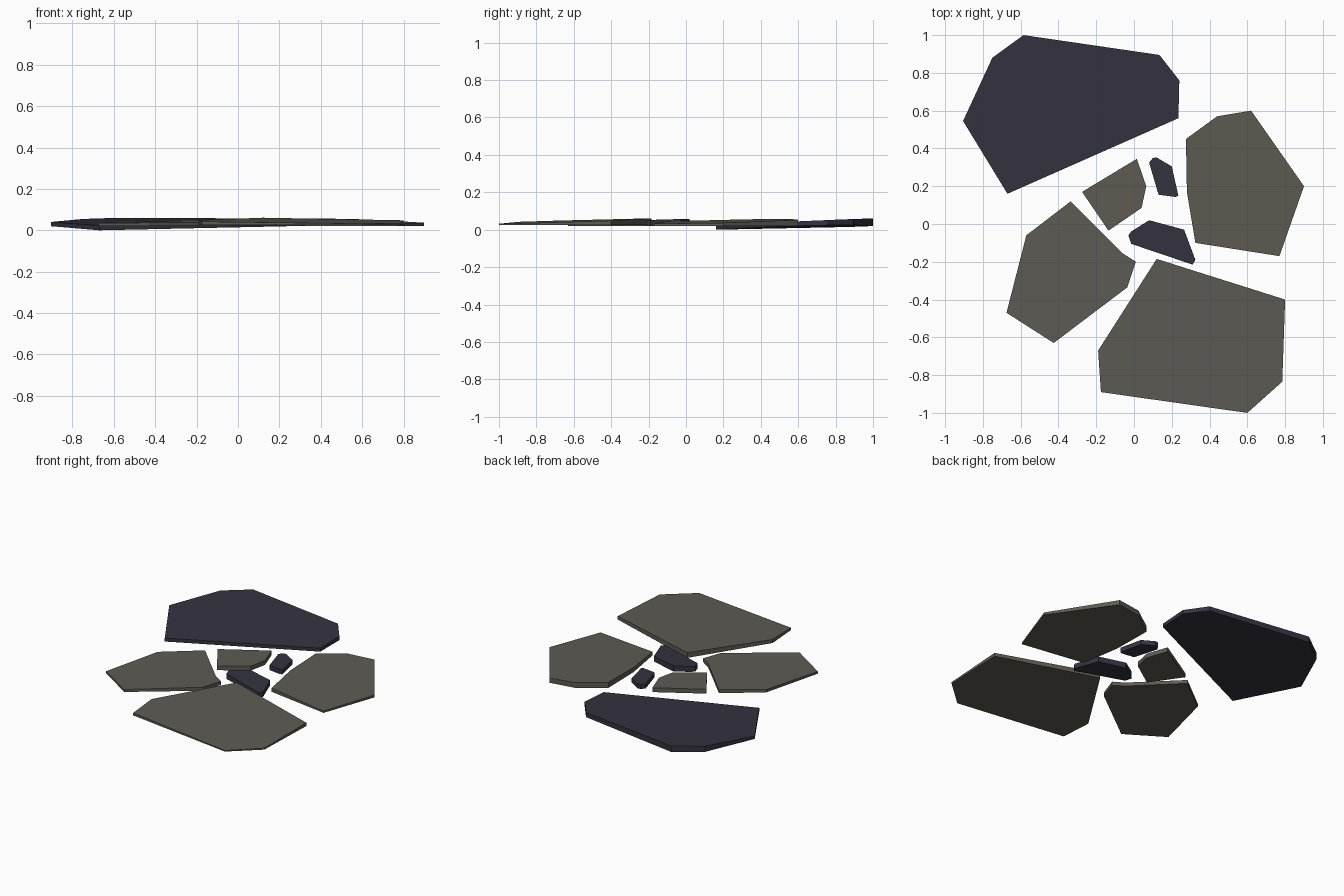
import bpy, bmesh

if "Cube" in bpy.data.objects:
    bpy.data.objects.remove(bpy.data.objects["Cube"])


def material(name, srgb):
    m = bpy.data.materials.new(name)
    lin = [((c / 255 + 0.055) / 1.055) ** 2.4 for c in srgb]
    m.diffuse_color = (*lin, 1)
    m.use_nodes = True
    m.node_tree.nodes["Principled BSDF"].inputs["Base Color"].default_value = m.diffuse_color
    return m


SLATE = material("dark slate", (52, 51, 64))
STONE = material("warm grey stone", (94, 91, 84))


def slab(name, mat, outline, top, bottom=(0.02, 0, 0), lift=None):
    """Flat stone: outline between two tilted planes z = a + b*x + c*y."""
    def plane(p, x, y):
        return p[0] + p[1] * x + p[2] * y
    bm = bmesh.new()
    up = [bm.verts.new((x, y, plane(top, x, y))) for x, y in outline]
    low = [bm.verts.new((x, y, plane(bottom, x, y))) for x, y in outline]
    n = len(outline)
    bm.faces.new(up)
    bm.faces.new(low[::-1])
    for i in range(n):
        j = (i + 1) % n
        bm.faces.new((up[i], low[i], low[j], up[j]))
    if lift:  # raise one underside corner, creasing the bottom beside it
        i, z = lift
        bmesh.ops.connect_verts(bm, verts=[low[i - 1], low[(i + 1) % n]])
        low[i].co.z = z
    bmesh.ops.recalc_face_normals(bm, faces=bm.faces)
    me = bpy.data.meshes.new(name)
    bm.to_mesh(me)
    bm.free()
    me.materials.append(mat)
    bpy.context.collection.objects.link(bpy.data.objects.new(name, me))


# Large dark slab at the back, low at its front corner
slab("back_slab", SLATE,
     [(-.905, .545), (-.75, .88), (-.585, 1), (.135, .895), (.24, .76),
      (.235, .56), (-.67, .16)],
     (.0185, .002, .043), (.00452, .012, .022), lift=(0, .02))

# Large grey slabs
slab("right_slab", STONE,
     [(.275, .45), (.44, .57), (.62, .6), (.9, .2), (.77, -.17),
      (.325, -.1), (.28, .17)],
     (.055, -.025, .022))
slab("front_slab", STONE,
     [(.12, -.185), (.8, -.4), (.785, -.835), (.6, -1), (-.175, -.89),
      (-.19, -.67)],
     (.0675, -.009, .03), (.025, 0, 0))
slab("left_slab", STONE,
     [(-.335, .12), (-.57, -.06), (-.675, -.47), (-.425, -.63),
      (-.035, -.335), (.01, -.2), (-.06, -.155)],
     (.047, .012, .008))

# Small stones in the middle
slab("middle_grey_stone", STONE,
     [(-.275, .17), (.015, .345), (.065, .2), (.04, .085), (-.135, -.035)],
     (.05, 0, 0))
slab("upper_dark_stone", SLATE,
     [(.08, .325), (.1, .35), (.12, .352), (.2, .305), (.235, .15),
      (.22, .143), (.13, .155)],
     (.052, 0, 0))
slab("lower_dark_stone", SLATE,
     [(-.03, -.06), (-.015, -.04), (.08, .02), (.265, -.03), (.325, -.19),
      (.31, -.215), (-.015, -.105)],
     (.058, 0, .03))
